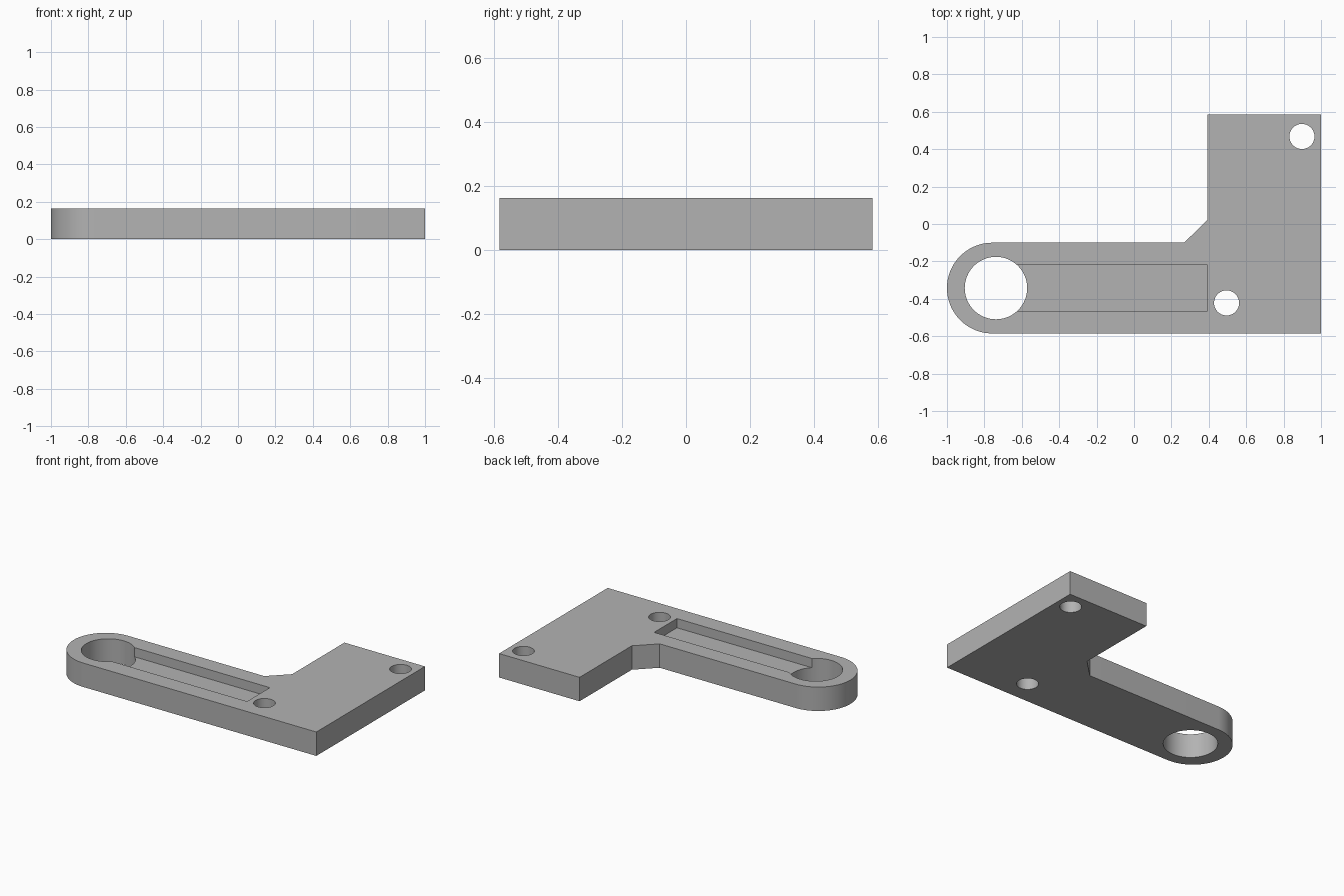
import bpy
import bmesh
from math import cos, sin, pi, radians

THICK = 0.163
FLOOR = 0.1              # height of the channel floor
BACK, FRONT = 0.585, -0.585
ARM_TOP = -0.1
ARM_MID = (ARM_TOP + FRONT) / 2
ARM_R = (ARM_TOP - FRONT) / 2

old = bpy.data.objects.get("Cube")
if old:
    bpy.data.objects.remove(old, do_unlink=True)

grey = bpy.data.materials.new("plain grey")
grey.use_nodes = True
colour = (0.45, 0.45, 0.45, 1)
grey.diffuse_color = colour
grey.node_tree.nodes["Principled BSDF"].inputs["Base Color"].default_value = colour


def arc(x, y, r, start, end, steps):
    """Points on an arc, angles in degrees."""
    angles = [radians(start + (end - start) * i / steps) for i in range(steps + 1)]
    return [(x + r * cos(a), y + r * sin(a)) for a in angles]


def prism(name, outline, low, high):
    """Extrude a counter-clockwise outline from low to high."""
    bm = bmesh.new()
    base = bm.faces.new([bm.verts.new((x, y, low)) for x, y in outline])
    top = bmesh.ops.extrude_face_region(bm, geom=[base])["geom"]
    bmesh.ops.translate(bm, vec=(0, 0, high - low),
                        verts=[v for v in top if isinstance(v, bmesh.types.BMVert)])
    bmesh.ops.recalc_face_normals(bm, faces=bm.faces)
    mesh = bpy.data.meshes.new(name)
    bm.to_mesh(mesh)
    bm.free()
    mesh.materials.append(grey)
    obj = bpy.data.objects.new(name, mesh)
    bpy.context.collection.objects.link(obj)
    return obj


def cut(target, cutter):
    """Subtract the cutter from the target and discard it."""
    cutter.hide_render = True
    bpy.context.view_layer.objects.active = target
    mod = target.modifiers.new("cut", "BOOLEAN")
    mod.operation = "DIFFERENCE"
    mod.solver = "EXACT"
    mod.object = cutter
    bpy.ops.object.modifier_apply(modifier=mod.name)
    bpy.data.objects.remove(cutter, do_unlink=True)


# L-shaped plate with a rounded arm end and a chamfered inner corner
outline = [(1, FRONT), (1, BACK), (0.393, BACK), (0.393, 0.022), (0.268, ARM_TOP)]
outline += arc(-1 + ARM_R, ARM_MID, ARM_R, 90, 270, 48)
bracket = prism("bracket_plate", outline, 0, THICK)

# Recessed channel along the arm
channel = [(-0.738, -0.464), (0.393, -0.464), (0.393, -0.218), (-0.738, -0.218)]
cut(bracket, prism("channel_cutter", channel, FLOOR, THICK + 0.1))

# Large pivot hole and two small mounting holes
for x, y, r in [(-0.738, ARM_MID, 0.167), (0.898, 0.468, 0.067), (0.495, -0.422, 0.067)]:
    hole = arc(x, y, r, 0, 360, 64)[:-1]
    cut(bracket, prism("hole_cutter", hole, -0.1, THICK + 0.1))

# Smooth round walls, sharp edges elsewhere
bpy.ops.object.select_all(action="DESELECT")
bracket.select_set(True)
bpy.context.view_layer.objects.active = bracket
bpy.ops.object.shade_smooth_by_angle(angle=radians(30))
